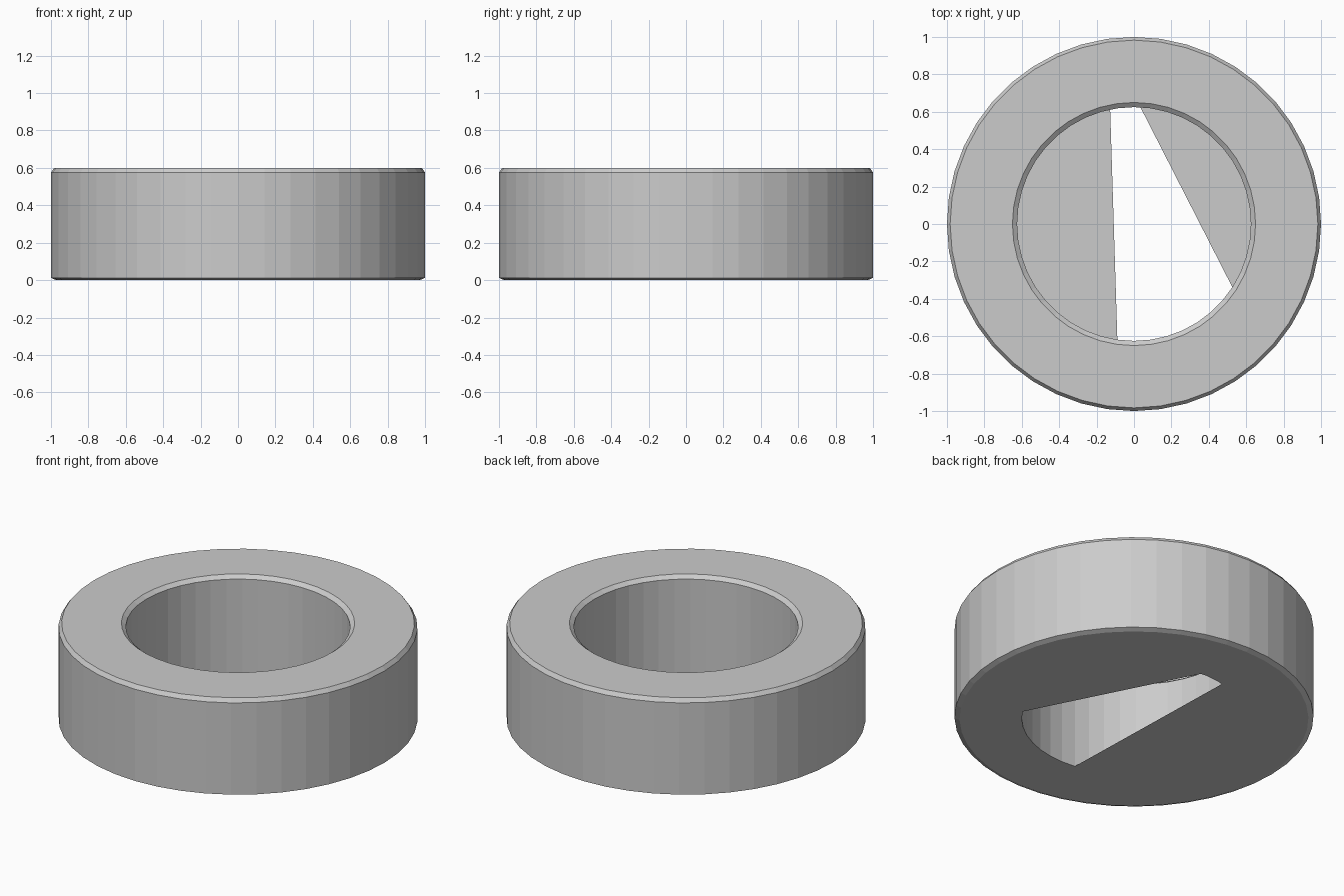
import bpy, bmesh
from math import sin, cos, pi
from mathutils import Vector

if "Cube" in bpy.data.objects:
    bpy.data.objects.remove(bpy.data.objects["Cube"])

SIDES = 44
HOLE = 0.625


def on_ring(radius, index, z=0.0):
    a = 2 * pi * index / SIDES
    return Vector((radius * cos(a), radius * sin(a), z))


def make_object(name, bm):
    mesh = bpy.data.meshes.new(name)
    bm.to_mesh(mesh)
    bm.free()
    obj = bpy.data.objects.new(name, mesh)
    bpy.context.collection.objects.link(obj)
    return obj


# Chamfered ring: closed (radius, height) section swept round z
section = [(HOLE, 0.0), (0.972, 0.0), (1.0, 0.012), (1.0, 0.576),
           (0.983, 0.6), (0.65, 0.6), (HOLE, 0.58)]
bm = bmesh.new()
loops = [[bm.verts.new(on_ring(r, i, z)) for i in range(SIDES)] for r, z in section]
for a, b in zip(loops, loops[1:] + loops[:1]):
    for i in range(SIDES):
        j = (i + 1) % SIDES
        bm.faces.new((a[i], a[j], b[j], b[i]))
bmesh.ops.recalc_face_normals(bm, faces=bm.faces)
make_object("ring_body", bm)


# Flat floor pieces: hole discs trimmed along lines fanning from one rim corner
def floor_piece(name, hole_index, keep):
    apex = on_ring(0.972, 12)
    line = on_ring(HOLE, hole_index) - apex
    normal = Vector((-line.y, line.x, 0.0))
    if normal.dot(Vector(keep)- apex) > 0:
        normal.negate()
    bm = bmesh.new()
    bm.faces.new([bm.verts.new(on_ring(HOLE, i)) for i in reversed(range(SIDES))])
    bmesh.ops.bisect_plane(bm, geom=bm.verts[:] + bm.edges[:] + bm.faces[:],
                           dist=1e-5, plane_co=apex, plane_no=normal, clear_outer=True)
    make_object(name, bm)


floor_piece("floor_left", 32, (-0.5, 0.0, 0.0))
floor_piece("floor_right", 40, (0.55, 0.2, 0.0))
